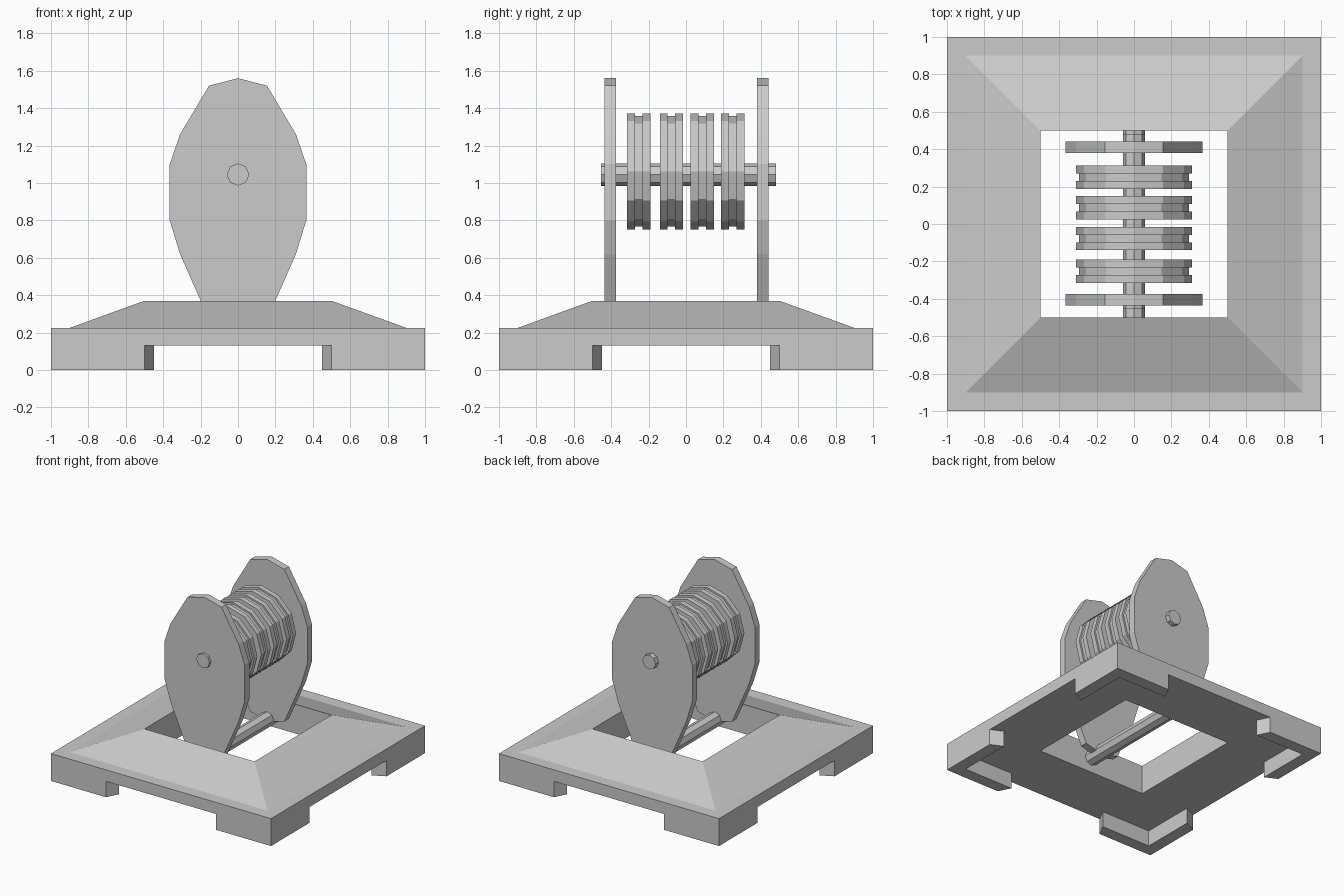
import bpy, bmesh
from math import sin, cos, pi

if "Cube" in bpy.data.objects:
    bpy.data.objects.remove(bpy.data.objects["Cube"])


def make_object(name, bm):
    bmesh.ops.recalc_face_normals(bm, faces=bm.faces)
    mesh = bpy.data.meshes.new(name)
    bm.to_mesh(mesh)
    bm.free()
    obj = bpy.data.objects.new(name, mesh)
    bpy.context.collection.objects.link(obj)
    return obj


def loft(name, rings, closed=False, caps=True):
    """Skin equal-length rings of points; either cap the ends or join them."""
    bm = bmesh.new()
    loops = [[bm.verts.new(p) for p in ring] for ring in rings]
    pairs = list(zip(loops, loops[1:]))
    if closed:
        pairs.append((loops[-1], loops[0]))
    n = len(loops[0])
    for a, b in pairs:
        for i in range(n):
            j = (i + 1) % n
            bm.faces.new((a[i], a[j], b[j], b[i]))
    if caps and not closed:
        bm.faces.new(loops[0])
        bm.faces.new(loops[-1])
    return make_object(name, bm)


def circle(r, y, z, sides):
    return [(r * sin(2 * pi * i / sides), y, z + r * cos(2 * pi * i / sides))
            for i in range(sides)]


# Square base frame: sloped top, open centre, flat underside
profile = [(1, 0.13), (1, 0.225), (0.9, 0.225), (0.5, 0.37), (0.5, 0.13)]
loft("base_frame",
     [[(-r, -r, z), (r, -r, z), (r, r, z), (-r, r, z)] for r, z in profile],
     closed=True)

# L-shaped corner feet
foot = [(0.5, 1), (1, 1), (1, 0.5), (0.9, 0.45), (0.9, 0.9), (0.45, 0.9)]
for sx in (-1, 1):
    for sy in (-1, 1):
        loft(f"foot_{'left' if sx < 0 else 'right'}_{'front' if sy < 0 else 'back'}",
             [[(x * sx, y * sy, z) for x, y in foot] for z in (0, 0.13)])

# Oval side plates
half = [(0.155, 1.52), (0.31, 1.26), (0.365, 1.10), (0.365, 0.80),
        (0.31, 0.62), (0.155, 0.27)]
outline = [(0, 1.56)] + half + [(0, 0.23)] + [(-x, z) for x, z in reversed(half)]
for name, y0, y1 in (("front_plate", -0.435, -0.375), ("back_plate", 0.38, 0.44)):
    loft(name, [[(x, y, z) for x, z in outline] for y in (y0, y1)])

# Axle through the wheels, and the lower rod spanning the base opening
loft("axle", [circle(0.06, y, 1.045, 8) for y in (-0.455, 0.48)])
loft("lower_rod", [circle(0.06, y, 0.25, 8) for y in (-0.5, 0.5)])

# Grooved pulley wheels
groove = [(-0.062, 0.31), (-0.02, 0.31), (-0.02, 0.295),
          (0.02, 0.295), (0.02, 0.31), (0.062, 0.31)]
for i, yc in enumerate((-0.253, -0.078, 0.087, 0.25)):
    loft(f"pulley_wheel_{i + 1}",
         [circle(r, yc + dy, 1.062, 12) for dy, r in groove])
